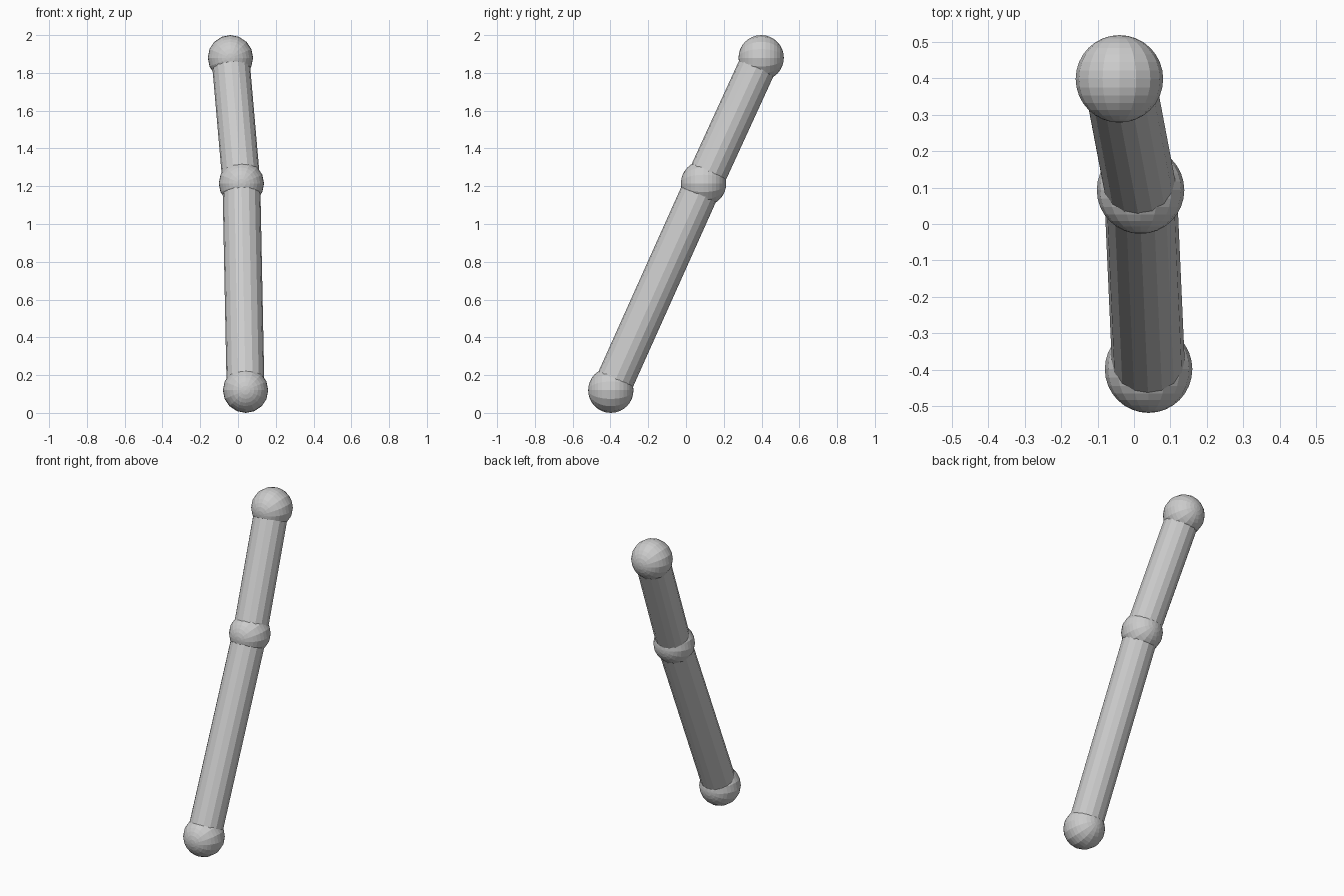
import bpy
from math import radians
from mathutils import Vector

if "Cube" in bpy.data.objects:
    bpy.data.objects.remove(bpy.data.objects["Cube"])

BALL_R, ROD_R, SIDES = 0.12, 0.10, 16

# joint centres, bottom to top
low = Vector((0.04, -0.398, 0.12))
mid = Vector((0.018, 0.093, 1.215))
top = Vector((-0.04, 0.398, 1.88))


def ball(name, centre):
    # poles lie along y
    bpy.ops.mesh.primitive_uv_sphere_add(segments=SIDES, ring_count=16, radius=BALL_R,
                                         location=centre, rotation=(radians(90), 0, 0))
    bpy.context.object.name = name


def rod(name, a, b):
    d = b - a
    bpy.ops.mesh.primitive_cylinder_add(vertices=SIDES, radius=ROD_R, depth=d.length,
                                        location=(a + b) / 2)
    ob = bpy.context.object
    ob.name = name
    ob.rotation_mode = 'QUATERNION'
    ob.rotation_quaternion = Vector((0, 0, 1)).rotation_difference(d)


# ball joints
ball("lower_joint", low)
ball("middle_joint", mid)
ball("upper_joint", top)

# limb segments running between joint centres
rod("lower_limb", low, mid)
rod("upper_limb", mid, top)
